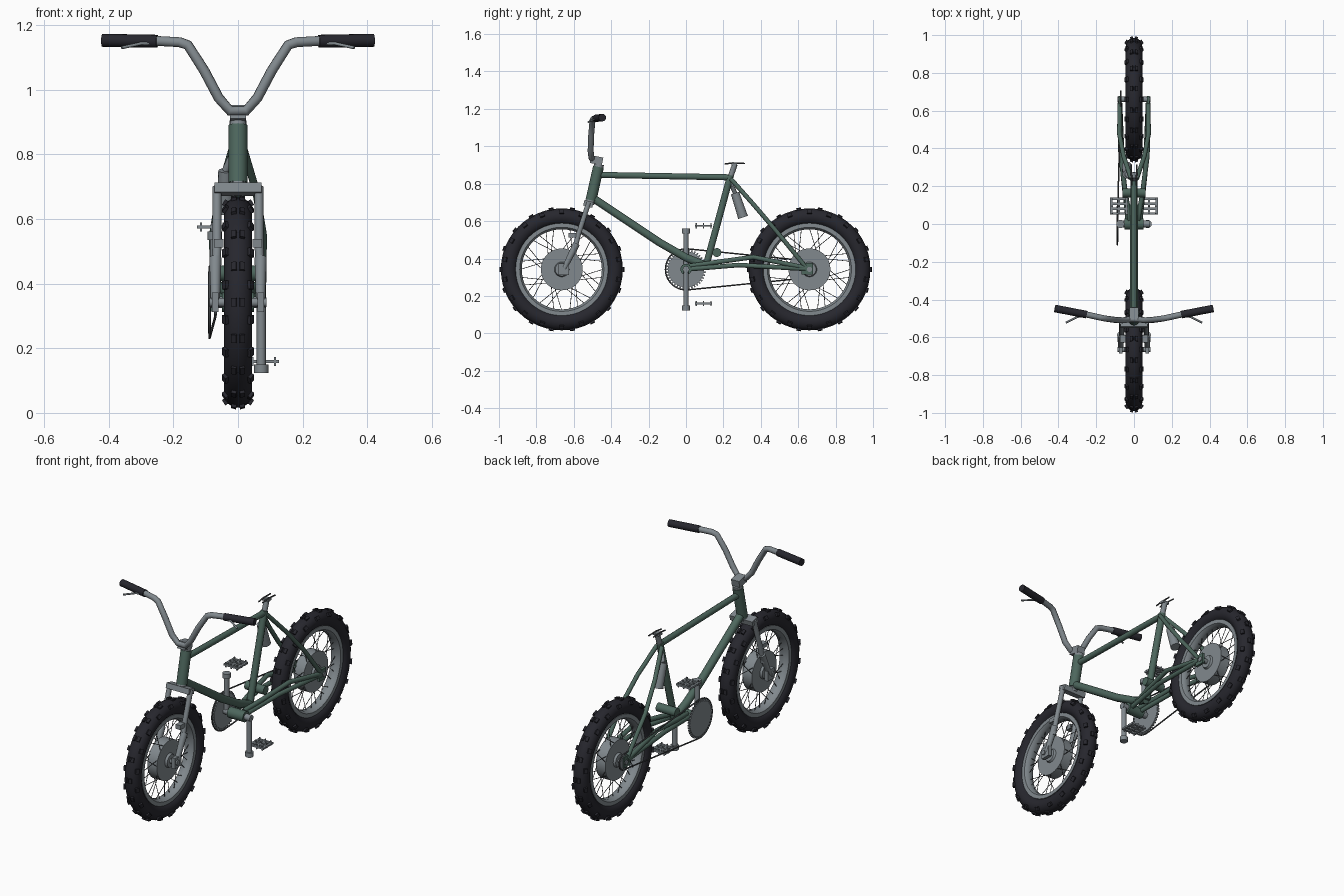
import bpy, bmesh
from math import pi, sin, cos, acos
from mathutils import Vector, Matrix

cube = bpy.data.objects.get("Cube")
if cube:
    bpy.data.objects.remove(cube, do_unlink=True)


def material(name, rgb, rough=0.6):
    m = bpy.data.materials.new(name)
    m.use_nodes = True
    m.diffuse_color = (*rgb, 1)
    bsdf = m.node_tree.nodes["Principled BSDF"]
    bsdf.inputs["Base Color"].default_value = (*rgb, 1)
    bsdf.inputs["Roughness"].default_value = rough
    return m


RUBBER = material("black rubber", (0.02, 0.02, 0.027))
STEEL = material("grey steel", (0.22, 0.25, 0.27))
GREEN = material("green paint", (0.075, 0.135, 0.11))
DARK = material("dark steel", (0.06, 0.065, 0.07))
AXLE_Z = 0.342


def finish(name, bm, mat, smooth=True):
    bmesh.ops.recalc_face_normals(bm, faces=bm.faces)
    me = bpy.data.meshes.new(name)
    bm.to_mesh(me)
    bm.free()
    me.materials.append(mat)
    ob = bpy.data.objects.new(name, me)
    bpy.context.collection.objects.link(ob)
    if smooth:
        bpy.ops.object.select_all(action="DESELECT")
        ob.select_set(True)
        bpy.context.view_layer.objects.active = ob
        bpy.ops.object.shade_smooth_by_angle(angle=0.7)
    return ob


def rods(name, pairs, r, mat, sides=12, r2=None):
    """Straight round bars between pairs of points."""
    bm = bmesh.new()
    for a, b in pairs:
        a, b = Vector(a), Vector(b)
        turn = (b - a).to_track_quat("Z", "Y").to_matrix().to_4x4()
        bmesh.ops.create_cone(bm, cap_ends=True, segments=sides, radius1=r,
                              radius2=r if r2 is None else r2, depth=(b - a).length,
                              matrix=Matrix.Translation((a + b) / 2) @ turn)
    return finish(name, bm, mat)


def boxes(name, items, mat):
    """Boxes given as (centre, size, tilt about x)."""
    bm = bmesh.new()
    for c, s, tilt in items:
        m = Matrix.Translation(c) @ Matrix.Rotation(tilt, 4, "X") @ Matrix.Diagonal((*s, 1))
        bmesh.ops.create_cube(bm, size=1, matrix=m)
    return finish(name, bm, mat, False)


def tube(name, pts, r, mat, closed=False):
    """Bent pipe along a path."""
    cu = bpy.data.curves.new(name, "CURVE")
    cu.dimensions = "3D"
    cu.bevel_depth, cu.bevel_resolution, cu.use_fill_caps = r, 3, True
    sp = cu.splines.new("POLY")
    sp.points.add(len(pts) - 1)
    for p, co in zip(sp.points, pts):
        p.co = (*co, 1)
    sp.use_cyclic_u = closed
    ob = bpy.data.objects.new(name, cu)
    bpy.context.collection.objects.link(ob)
    bpy.ops.object.select_all(action="DESELECT")
    ob.select_set(True)
    bpy.context.view_layer.objects.active = ob
    cu.materials.append(mat)
    bpy.ops.object.convert(target="MESH")
    bpy.ops.object.shade_smooth_by_angle(angle=0.7)


def lathe(name, profile, centre, mat, steps=48, closed=True):
    """Spin an (x, radius) profile around the x axis."""
    bm = bmesh.new()
    vs = [bm.verts.new((x, 0, r)) for x, r in profile]
    n = len(vs)
    edges = [bm.edges.new((vs[i], vs[(i + 1) % n])) for i in range(n if closed else n - 1)]
    bmesh.ops.spin(bm, geom=vs + edges, axis=(1, 0, 0), cent=(0, 0, 0), angle=2 * pi, steps=steps)
    bmesh.ops.remove_doubles(bm, verts=bm.verts, dist=1e-4)
    bmesh.ops.translate(bm, verts=bm.verts, vec=centre)
    return finish(name, bm, mat)


def wheel(label, y):
    c = Vector((0, y, AXLE_Z))
    ring = [(0.044 * cos(t), 0.282 + 0.044 * sin(t)) for t in [k * pi / 8 for k in range(16)]]
    lathe(label + "_tyre", ring, c, RUBBER)
    lathe(label + "_rim", [(-0.03, 0.247), (0.03, 0.247), (0.03, 0.225), (0.015, 0.214),
                           (-0.015, 0.214), (-0.03, 0.225)], c, STEEL)
    lathe(label + "_hub_drum", [(-0.042, 0), (-0.042, 0.035), (-0.03, 0.04), (-0.03, 0.112),
                                (0.03, 0.112), (0.03, 0.04), (0.042, 0.035), (0.042, 0)],
          c, STEEL, closed=False)
    # tread blocks: shoulder pairs alternate with centre pairs
    bm = bmesh.new()
    for k in range(36):
        lean, size = ((1.0, (0.02, 0.026, 0.018)), (0.28, (0.016, 0.026, 0.016)))[k % 2]
        for s in (-1, 1):
            m = (Matrix.Translation(c) @ Matrix.Rotation(k * pi / 18, 4, "X")
                 @ Matrix.Translation((0, 0, 0.282)) @ Matrix.Rotation(s * lean, 4, "Y")
                 @ Matrix.Translation((0, 0, 0.044)) @ Matrix.Diagonal((*size, 1)))
            bmesh.ops.create_cube(bm, size=1, matrix=m)
    finish(label + "_tread", bm, RUBBER, False)
    spokes = []
    for k in range(32):
        a, side = k * pi / 16, (-1) ** k
        lean = a + 0.35 * (1 if k % 4 < 2 else -1)
        spokes.append((c + Vector((side * 0.026, 0.108 * sin(lean), 0.108 * cos(lean))),
                       c + Vector((0, 0.22 * sin(a), 0.22 * cos(a)))))
    rods(label + "_spokes", spokes, 0.0018, DARK, 5)
    rods(label + "_axle", [(c - Vector((0.088, 0, 0)), c + Vector((0.088, 0, 0)))], 0.014, STEEL)


wheel("front", -0.664)
wheel("rear", 0.66)

# main frame
rods("head_tube", [((0, -0.508, 0.712), (0, -0.468, 0.89))], 0.029, GREEN, 16)
tube("top_tube", [(0, -0.475, 0.847), (0, 0.235, 0.834)], 0.017, GREEN)
tube("down_tube", [(0, -0.5, 0.725), (0, -0.32, 0.605), (0, -0.14, 0.485), (0, 0, 0.405),
                   (0, 0.1, 0.365)], 0.022, GREEN)
tube("seat_tube", [(0, 0.108, 0.365), (0, 0.238, 0.845)], 0.019, GREEN)
rods("bottom_bracket", [((-0.05, 0, AXLE_Z), (0.05, 0, AXLE_Z))], 0.03, GREEN, 16)
rods("cross_tube", [((-0.06, 0.165, 0.432), (0.06, 0.165, 0.432))], 0.024, GREEN, 16)
for side, s in (("left", 1), ("right", -1)):
    tube(side + "_seat_stay", [(s * 0.015, 0.24, 0.825), (s * 0.055, 0.36, 0.69),
                               (s * 0.078, 0.48, 0.55), (s * 0.075, 0.64, 0.355)], 0.012, GREEN)
    tube(side + "_upper_chain_stay", [(s * 0.02, 0.02, 0.36), (s * 0.045, 0.16, 0.38),
                                      (s * 0.07, 0.36, 0.408), (s * 0.075, 0.64, 0.35)], 0.013, GREEN)
    tube(side + "_lower_chain_stay", [(s * 0.03, 0, 0.342), (s * 0.06, 0.28, 0.365),
                                      (s * 0.075, 0.64, 0.345)], 0.013, GREEN)
boxes("dropouts", [((s * 0.076, 0.648, AXLE_Z + 0.003), (0.014, 0.06, 0.062), 0) for s in (-1, 1)], GREEN)

# side canister, seat post and bare saddle rails
rods("canister", [((-0.038, 0.305, 0.62), (-0.038, 0.262, 0.75))], 0.027, STEEL, 16, 0.023)
rods("canister_neck", [((-0.038, 0.262, 0.75), (-0.02, 0.245, 0.79))], 0.012, STEEL)
rods("seat_post", [((0, 0.232, 0.82), (0, 0.262, 0.905))], 0.015, STEEL)
for s in (-1, 1):
    tube("saddle_rail", [(s * 0.012, 0.205, 0.905), (s * 0.013, 0.25, 0.911),
                         (s * 0.015, 0.315, 0.908)], 0.004, DARK)
boxes("saddle_clamp", [((0, 0.258, 0.903), (0.04, 0.03, 0.012), 0)], STEEL)

# fork
boxes("fork_crown", [((0, -0.522, 0.692), (0.145, 0.05, 0.03), -0.25)], STEEL)
rods("steering_collars", [((0, -0.516, 0.695), (0, -0.506, 0.718)),
                          ((0, -0.468, 0.888), (0, -0.464, 0.905))], 0.026, STEEL, 16)
for side, s in (("left", 1), ("right", -1)):
    tube(side + "_fork_leg", [(s * 0.065, -0.52, 0.7), (s * 0.065, -0.575, 0.53),
                              (s * 0.068, -0.6, 0.43)], 0.014, STEEL)
    rods(side + "_fork_end", [((s * 0.07, -0.585, 0.48), (s * 0.07, -0.652, 0.345))], 0.019, STEEL, 12, 0.014)
boxes("fork_fittings", [((s * 0.06, -0.608, 0.525), (0.03, 0.04, 0.025), 0) for s in (-1, 1)]
      + [((s * 0.07, -0.655, AXLE_Z), (0.02, 0.06, 0.06), 0) for s in (-1, 1)], STEEL)

# stem and handlebar
boxes("stem", [((0, -0.478, 0.925), (0.05, 0.065, 0.042), -0.2)], STEEL)
half = [(0.025, -0.505, 0.935), (0.06, -0.51, 0.975), (0.105, -0.507, 1.06),
        (0.155, -0.5, 1.138), (0.18, -0.495, 1.147), (0.27, -0.475, 1.152)]
tube("handlebar", [(-x, y, z) for x, y, z in reversed(half)] + half, 0.016, STEEL)
for side, s in (("left", 1), ("right", -1)):
    rods(side + "_grip", [((s * 0.25, -0.48, 1.15), (s * 0.42, -0.447, 1.153))], 0.02, RUBBER, 16)
    tube(side + "_brake_lever", [(s * 0.24, -0.485, 1.145), (s * 0.3, -0.492, 1.143),
                                 (s * 0.36, -0.522, 1.13)], 0.005, STEEL)

# cranks and pedals
rods("crank_axle", [((-0.085, 0, AXLE_Z), (0.085, 0, AXLE_Z))], 0.018, STEEL)
for side, s in (("left", 1), ("right", -1)):
    end = AXLE_Z - s * 0.205
    rods(side + "_crank", [((s * 0.072, 0, AXLE_Z), (s * 0.072, 0, end))], 0.014, STEEL)
    rods(side + "_crank_end", [((s * 0.072, 0, end + s * 0.012), (s * 0.072, 0, end - s * 0.014))],
         0.022, STEEL)
    pz = AXLE_Z - s * 0.183 + (0.05 if s < 0 else -0.0)
    rails = [((s * 0.08, y, pz), (0.094, 0.012, 0.01), 0) for y in (0.055, 0.081, 0.107, 0.133)]
    bars = [((s * x, 0.094, pz), (0.012, 0.086, 0.01), 0) for x in (0.04, 0.08, 0.12)]
    studs = [((s * x, y, pz), (0.006, 0.006, 0.028), 0)
             for x in (0.045, 0.08, 0.115) for y in (0.055, 0.094, 0.133)]
    boxes(side + "_pedal", rails + bars + studs, STEEL)

# drivetrain
ring_c = Vector((-0.088, 0, AXLE_Z))
rear_c = Vector((-0.07, 0.66, AXLE_Z))
lathe("chainring", [(-0.005, 0), (-0.005, 0.096), (0.005, 0.096), (0.005, 0)], ring_c, STEEL, closed=False)
boxes("chainring_teeth", [(ring_c + Vector((0, 0.1 * sin(a), 0.1 * cos(a))), (0.006, 0.008, 0.014), -a)
                          for a in [k * pi / 20 for k in range(40)]], STEEL)
lathe("rear_sprocket", [(-0.005, 0), (-0.005, 0.04), (0.005, 0.04), (0.005, 0)], rear_c, STEEL, closed=False)
R, r = 0.11, 0.044
t = acos((R - r) / 0.66)
path = []
for c, rad, a0, a1 in ((ring_c, R, t, 2 * pi - t), (rear_c, r, -t, t)):
    path += [c + Vector((0, rad * cos(a), rad * sin(a)))
             for a in [a0 + (a1 - a0) * k / 20 for k in range(21)]]
tube("chain", path, 0.004, DARK, True)
